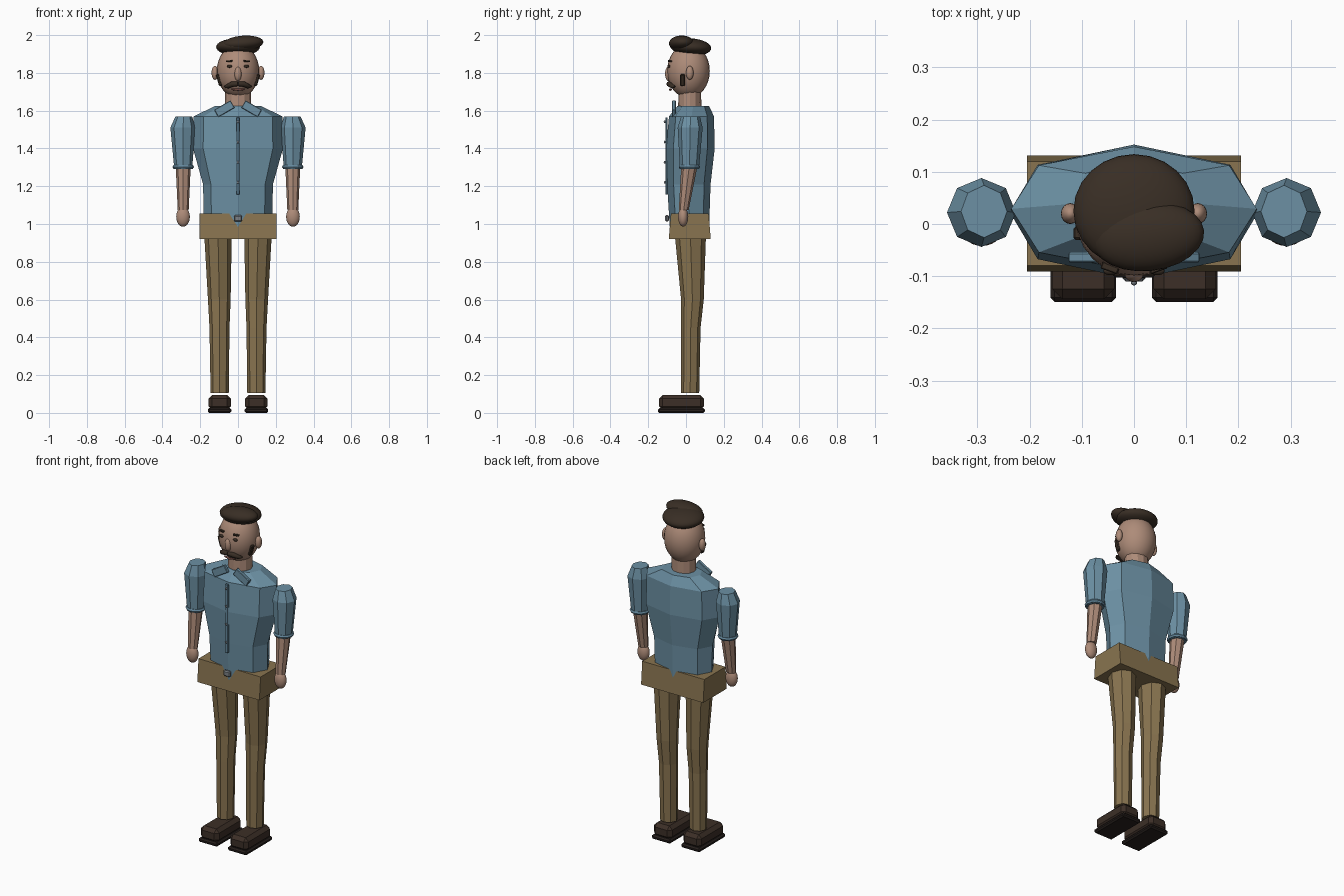
import bpy, bmesh
from math import sin, cos, pi, radians
from mathutils import Matrix, Vector

if "Cube" in bpy.data.objects:
    bpy.data.objects.remove(bpy.data.objects["Cube"])


def material(name, rgb):
    m = bpy.data.materials.new(name)
    m.diffuse_color = (*rgb, 1)
    m.use_nodes = True
    m.node_tree.nodes["Principled BSDF"].inputs["Base Color"].default_value = m.diffuse_color
    return m


SHIRT = material("shirt_blue", (0.15, 0.28, 0.37))
CUFF = material("cuff_blue", (0.13, 0.25, 0.34))
PANTS = material("trouser_tan", (0.25, 0.175, 0.08))
SKIN = material("skin", (0.42, 0.26, 0.19))
HAIR = material("hair_brown", (0.04, 0.027, 0.018))
SHOE = material("shoe_brown", (0.045, 0.028, 0.02))
SOLE = material("sole_dark", (0.02, 0.014, 0.012))
METAL = material("button_grey", (0.2, 0.22, 0.24))
LIP = material("lip", (0.25, 0.1, 0.08))


def finish(name, bm, mat, smooth=False):
    bmesh.ops.recalc_face_normals(bm, faces=bm.faces[:])
    me = bpy.data.meshes.new(name)
    bm.to_mesh(me)
    bm.free()
    me.materials.append(mat)
    for p in me.polygons:
        p.use_smooth = smooth
    ob = bpy.data.objects.new(name, me)
    bpy.context.collection.objects.link(ob)
    return ob


def loft(name, rings, mat, sides=8, corner=(0.7071, 0.7071)):
    """Rings of (cx, cy, z, rx, ry); corner scales the diagonal points."""
    bm = bmesh.new()
    loops = []
    kx, ky = corner[0] / 0.7071, corner[1] / 0.7071
    for cx, cy, z, rx, ry in rings:
        loop = []
        for i in range(sides):
            a = 2 * pi * i / sides
            d = i % 2
            loop.append(bm.verts.new((cx + rx * cos(a) * (kx if d else 1),
                                      cy + ry * sin(a) * (ky if d else 1), z)))
        loops.append(loop)
    for a, b in zip(loops, loops[1:]):
        for i in range(sides):
            j = (i + 1) % sides
            bm.faces.new((a[i], a[j], b[j], b[i]))
    bm.faces.new(loops[0])
    bm.faces.new(loops[-1])
    return finish(name, bm, mat)


def ball(name, loc, radii, mat, rot=(0, 0, 0), u=24, v=16):
    bm = bmesh.new()
    bmesh.ops.create_uvsphere(bm, u_segments=u, v_segments=v, radius=1)
    bmesh.ops.scale(bm, vec=radii, verts=bm.verts[:])
    ob = finish(name, bm, mat, True)
    ob.location = loc
    ob.rotation_euler = [radians(r) for r in rot]
    return ob


def box(name, loc, size, mat, bevel=0, rot=(0, 0, 0), segments=1):
    bm = bmesh.new()
    bmesh.ops.create_cube(bm, size=1)
    bmesh.ops.scale(bm, vec=size, verts=bm.verts[:])
    if bevel:
        bmesh.ops.bevel(bm, geom=bm.edges[:], offset=bevel, segments=segments,
                        affect='EDGES', profile=0.5)
    ob = finish(name, bm, mat)
    ob.location = loc
    ob.rotation_euler = [radians(r) for r in rot]
    return ob


def tube(name, points, mat):
    """Round tapered strand through (x, y, z, radius) points."""
    cu = bpy.data.curves.new(name, 'CURVE')
    cu.dimensions = '3D'
    cu.bevel_depth = 1
    cu.bevel_resolution = 2
    cu.use_fill_caps = True
    sp = cu.splines.new('POLY')
    sp.points.add(len(points) - 1)
    for p, (x, y, z, r) in zip(sp.points, points):
        p.co = (x, y, z, 1)
        p.radius = r
    cu.materials.append(mat)
    ob = bpy.data.objects.new(name, cu)
    bpy.context.collection.objects.link(ob)
    return ob


# Shirt body: faceted octagonal loft, (z, half width, front y, back y)
profile = [(0.97, 0.18, -0.085, 0.122), (1.21, 0.185, -0.10, 0.13),
           (1.40, 0.238, -0.106, 0.152), (1.57, 0.235, -0.09, 0.148),
           (1.625, 0.12, -0.045, 0.122)]
loft("shirt_body", [(0, (f + b) / 2, z, w, (b - f) / 2) for z, w, f, b in profile],
     SHIRT, corner=(0.775, 0.70))

# Trouser hips: box flaring slightly towards the bottom
hips = box("trouser_hips", (0, 0.02, 0.988), (0.41, 0.222, 0.135), PANTS)
for vert in hips.data.vertices:
    if vert.co.z > 0:
        vert.co.y *= 0.9

# Shirt front: placket, buttons, buckle
box("shirt_placket", (0, -0.103, 1.36), (0.02, 0.012, 0.41), CUFF, 0.004)
for i in range(4):
    ball("shirt_button", (0, -0.112, 1.22 + i * 0.107), (0.006, 0.006, 0.007), METAL, u=10, v=6)
box("belt_buckle", (0, -0.1, 1.03), (0.044, 0.02, 0.034), METAL, 0.006)

# Neck, head and face
loft("neck", [(0, 0.02, 1.59, 0.07, 0.062), (0, 0.02, 1.70, 0.068, 0.06)], SKIN, sides=12,
     corner=(0.7071, 0.7071))
ball("head", (0, 0.013, 1.81), (0.112, 0.113, 0.143), SKIN)
ball("nose", (0, -0.092, 1.795), (0.019, 0.019, 0.038), SKIN)
tube("mouth", [(-0.035, -0.078, 1.713, 0.004), (0, -0.084, 1.711, 0.006),
               (0.035, -0.078, 1.713, 0.004)], LIP)
ball("hair_back", (0, 0.025, 1.937), (0.116, 0.109, 0.046), HAIR, (-4, 0, 0))
ball("hair_quiff", (0.027, -0.024, 1.957), (0.108, 0.066, 0.04), HAIR, (0, -4, 6))

# Everything that comes in left and right pairs
for s, side in ((-1, "right"), (1, "left")):
    ball(side + "_ear", (s * 0.122, 0.02, 1.80), (0.018, 0.02, 0.037), SKIN, u=16, v=10)
    ball(side + "_eye", (s * 0.045, -0.09, 1.835), (0.014, 0.008, 0.008), HAIR, u=12, v=8)
    box(side + "_eyebrow", (s * 0.046, -0.084, 1.862), (0.034, 0.014, 0.009), HAIR, 0.002,
        (0, s * 4, s * 20))
    box(side + "_sideburn", (s * 0.1, -0.018, 1.762), (0.018, 0.026, 0.065), HAIR, 0.005,
        (0, s * 16, 0))
    tube(side + "_moustache", [(0, -0.092, 1.742, 0.012), (s * 0.03, -0.088, 1.741, 0.015),
                               (s * 0.055, -0.073, 1.729, 0.012),
                               (s * 0.07, -0.06, 1.727, 0.005)], HAIR)
    box(side + "_collar", (s * 0.072, -0.064, 1.61), (0.1, 0.02, 0.045), SHIRT, 0.003,
        (0, s * 30, 0))

    # Arm: sleeve, rolled cuff, forearm, hand
    loft(side + "_sleeve", [(s * 0.29, 0.018, 1.29, 0.047, 0.05),
                            (s * 0.292, 0.022, 1.51, 0.066, 0.066),
                            (s * 0.287, 0.024, 1.57, 0.044, 0.05)], SHIRT)
    bpy.ops.mesh.primitive_torus_add(location=(s * 0.29, 0.018, 1.302), major_radius=0.046,
                                     minor_radius=0.011, major_segments=12, minor_segments=6)
    cuff = bpy.context.object
    cuff.name = side + "_rolled_cuff"
    cuff.data.materials.append(CUFF)
    loft(side + "_forearm", [(s * 0.29, -0.012, 1.075, 0.029, 0.026),
                             (s * 0.29, 0.018, 1.31, 0.04, 0.043)], SKIN)
    ball(side + "_hand", (s * 0.291, -0.015, 1.038), (0.036, 0.027, 0.052), SKIN)

    # Leg and shoe
    loft(side + "_trouser_leg", [(s * 0.097, 0.022, 0.105, 0.048, 0.048),
                                 (s * 0.098, 0.025, 0.45, 0.053, 0.052),
                                 (s * 0.099, 0.034, 0.60, 0.06, 0.06),
                                 (s * 0.106, 0.023, 0.95, 0.073, 0.083)], PANTS)
    box(side + "_shoe_upper", (s * 0.097, -0.024, 0.055), (0.12, 0.24, 0.08), SHOE, 0.02)
    box(side + "_shoe_sole", (s * 0.097, -0.024, 0.0125), (0.126, 0.25, 0.025), SOLE, 0.008)
